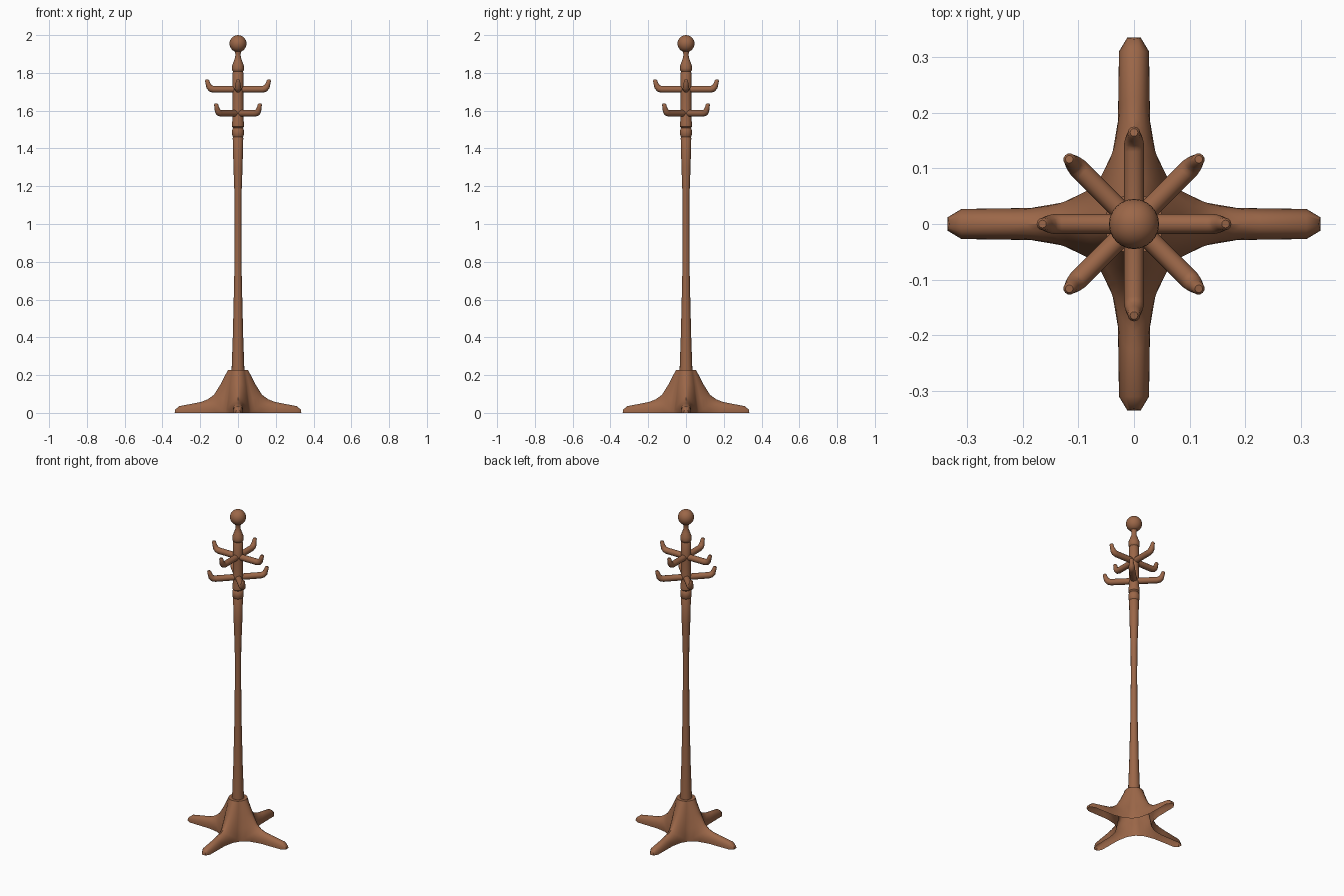
import bpy, bmesh, math
from mathutils import Vector

if "Cube" in bpy.data.objects:
    bpy.data.objects.remove(bpy.data.objects["Cube"])

wood = bpy.data.materials.new("brown_wood")
wood.diffuse_color = (0.33, 0.135, 0.065, 1)
wood.use_nodes = True
wood.node_tree.nodes["Principled BSDF"].inputs["Base Color"].default_value = wood.diffuse_color


def finish(bm, name, angle=40):
    bmesh.ops.remove_doubles(bm, verts=bm.verts, dist=1e-5)
    bmesh.ops.recalc_face_normals(bm, faces=bm.faces)
    mesh = bpy.data.meshes.new(name)
    bm.to_mesh(mesh)
    bm.free()
    mesh.materials.append(wood)
    obj = bpy.data.objects.new(name, mesh)
    bpy.context.collection.objects.link(obj)
    bpy.ops.object.select_all(action='DESELECT')
    obj.select_set(True)
    bpy.context.view_layer.objects.active = obj
    bpy.ops.object.shade_smooth_by_angle(angle=math.radians(angle))
    return obj


def loft(bm, rings):
    """Skin closed rings of points and cap both ends."""
    rows = [[bm.verts.new(p) for p in ring] for ring in rings]
    n = len(rows[0])
    for a, b in zip(rows, rows[1:]):
        for i in range(n):
            j = (i + 1) % n
            bm.faces.new((a[i], a[j], b[j], b[i]))
    bm.faces.new(rows[0][::-1])
    bm.faces.new(rows[-1])


def turned(name, profile, n=16):
    bm = bmesh.new()
    loft(bm, [[(r * math.cos(math.tau * i / n), r * math.sin(math.tau * i / n), z)
               for i in range(n)] for r, z in profile])
    return finish(bm, name)


# Flared four-legged foot, open underneath: (ridge r, ridge z), control, ground/diagonal end
stations = [
    ((.053, .228), (.053, .022, .228), (.0375, .0375, .228)),
    ((.090, .155), (.088, .030, .155), (.050, .050, .140)),
    ((.127, .096), (.120, .032, .092), (.059, .059, .070)),
    ((.160, .072), (.140, .034, .066), (.068, .068, 0)),
    ((.195, .058), (.165, .034, .060), (.110, .042, 0)),
    ((.230, .051), (.220, .030, .052), (.172, .029, 0)),
    ((.310, .036), (.310, .027, .036), (.310, .027, 0)),
    ((.332, .018), (.334, .013, .018), (.335, .012, 0)),
]
SEG = 6
grid = []
for (r, h), c, e in stations:
    p, c, e = Vector((r, 0, h)), Vector(c), Vector(e)
    grid.append([p * (1 - t) ** 2 + c * 2 * t * (1 - t) + e * t * t
                 for t in (k / SEG for k in range(SEG + 1))])
bm = bmesh.new()
for sx in (1, -1):
    for sy in (1, -1):
        for swap in (False, True):
            rows = [[bm.verts.new((sx * (p.y if swap else p.x),
                                   sy * (p.x if swap else p.y), p.z)) for p in row]
                    for row in grid]
            for a, b in zip(rows, rows[1:]):
                for i in range(SEG):
                    bm.faces.new((a[i], a[i + 1], b[i + 1], b[i]))
            tip = bm.verts.new((0, sy * .335, 0) if swap else (sx * .335, 0, 0))
            bm.faces.new(rows[-1] + [tip])
            bm.faces.new(rows[0] + [bm.verts.new((0, 0, .228))])
finish(bm, "foot", 50)

# Turned pole, collar bead, hook block and neck
turned("pole", [(.034, .222), (.027, .42), (.0195, .74), (.018, .95), (.0185, 1.15),
                (.024, 1.30), (.028, 1.455), (.024, 1.462)])
turned("collar", [(.024, 1.458), (.030, 1.466), (.032, 1.484), (.030, 1.502), (.024, 1.51)])
turned("hook_block", [(.024, 1.508), (.032, 1.516), (.032, 1.535), (.029, 1.55),
                      (.028, 1.70), (.029, 1.80), (.024, 1.808)])
turned("neck", [(.024, 1.806), (.031, 1.813), (.032, 1.825), (.030, 1.842), (.022, 1.862),
                (.015, 1.882), (.014, 1.90), (.019, 1.918)])

# Ball on top
bm = bmesh.new()
bmesh.ops.create_uvsphere(bm, u_segments=24, v_segments=14, radius=.045)
bmesh.ops.translate(bm, vec=(0, 0, 1.955), verts=bm.verts)
finish(bm, "ball_finial")

# Upturned hooks: (distance out, height, radius, tilt in degrees)
hook_path = [(.0, 0, .018, 0), (.130, 0, .018, 0), (.144, .004, .0178, 25), (.153, .014, .016, 55),
             (.159, .030, .0125, 76), (.164, .047, .011, 80), (.1645, .052, .007, 80)]


def hook(name, angle, z, n=12):
    out, up = Vector((math.cos(angle), math.sin(angle), 0)), Vector((0, 0, 1))
    side = up.cross(out)
    rings = []
    for d, h, r, tilt in hook_path:
        t = math.radians(tilt)
        normal = up * math.cos(t) - out * math.sin(t)
        centre = out * d + up * (z + h)
        rings.append([centre + r * (side * math.cos(a) + normal * math.sin(a))
                      for a in (math.tau * i / n for i in range(n))])
    bm = bmesh.new()
    loft(bm, rings)
    finish(bm, name)


for i in range(4):
    hook(f"upper_hook_{i + 1}", i * math.pi / 2, 1.713)
    hook(f"lower_hook_{i + 1}", (i + .5) * math.pi / 2, 1.586)
